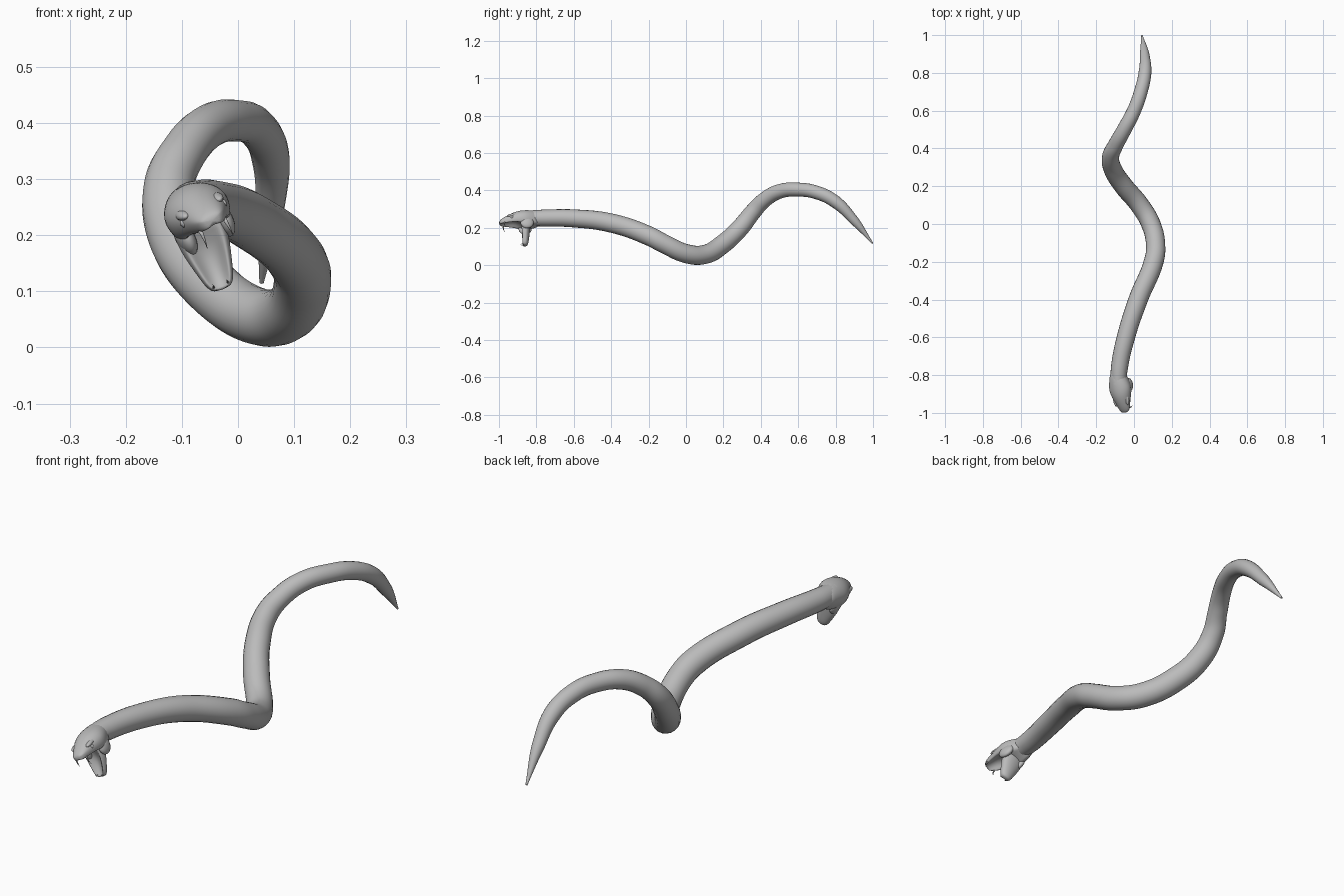
import bpy, bmesh, math
from mathutils import Vector, Matrix

if "Cube" in bpy.data.objects:
    bpy.data.objects.remove(bpy.data.objects["Cube"])

skin = bpy.data.materials.new("grey skin")
skin.use_nodes = True
skin.diffuse_color = (0.5, 0.5, 0.5, 1)
skin.node_tree.nodes["Principled BSDF"].inputs["Base Color"].default_value = (0.5, 0.5, 0.5, 1)


def frame(origin, forward, side):
    """Columns: side, forward, up."""
    f = Vector(forward).normalized()
    s = Vector(side)
    s = (s - f * s.dot(f)).normalized()
    u = f.cross(s)
    m = Matrix((s, f, u)).transposed().to_4x4()
    m.translation = Vector(origin)
    return m


def finish(name, bm, matrix, subdivide=0):
    bm.transform(matrix)
    bmesh.ops.recalc_face_normals(bm, faces=bm.faces)
    for f in bm.faces:
        f.smooth = True
    mesh = bpy.data.meshes.new(name)
    bm.to_mesh(mesh)
    bm.free()
    mesh.materials.append(skin)
    obj = bpy.data.objects.new(name, mesh)
    bpy.context.collection.objects.link(obj)
    if subdivide:
        mod = obj.modifiers.new("smooth", 'SUBSURF')
        mod.levels = mod.render_levels = subdivide
    return obj


def skin_loops(bm, loops):
    """Join rings of vertices into a closed tube."""
    n = len(loops[0])
    for a, b in zip(loops, loops[1:]):
        for i in range(n):
            j = (i + 1) % n
            bm.faces.new((a[i], a[j], b[j], b[i]))
    bm.faces.new(loops[0])
    bm.faces.new(loops[-1])


def loft(name, rings, matrix, sides=28):
    """Rings: distance, half width, height above, depth below, hollow of the underside."""
    bm = bmesh.new()
    loops = []
    for d, w, top, low, hollow in rings:
        loop = []
        for i in range(sides):
            a = 2 * math.pi * i / sides
            c, s = math.cos(a), math.sin(a)
            if s >= 0:
                z = top * s
            else:
                z = -low * min(1, -s * 1.4) + hollow * max(0, (-s - 0.6) / 0.4)
            loop.append(bm.verts.new((w * c, d, z)))
        loops.append(loop)
    skin_loops(bm, loops)
    return finish(name, bm, matrix, 1)


def ball(name, at, size, matrix):
    bm = bmesh.new()
    bmesh.ops.create_uvsphere(bm, u_segments=20, v_segments=12, radius=1)
    return finish(name, bm, matrix @ Matrix.Translation(at) @ Matrix.Diagonal((*size, 1)))


def fang(name, base, tip, radius, matrix):
    """Tapered tooth bowed slightly forward."""
    bm = bmesh.new()
    base, tip = Vector(base), Vector(tip)
    steps, sides, loops = 5, 10, []
    for k in range(steps + 1):
        t = k / steps
        mid = base.lerp(tip, t) + Vector((0, 0.005 * math.sin(math.pi * t), 0))
        r = radius * (1 - 0.93 * t)
        loops.append([bm.verts.new(mid + Vector((r * math.cos(q), r * math.sin(q), 0)))
                      for q in (2 * math.pi * i / sides for i in range(sides))])
    skin_loops(bm, loops)
    return finish(name, bm, matrix)


# Winding body: x, y, z, radius
path = [(-.083, -.85, .25, .041), (-.077, -.76, .252, .045), (-.043, -.6, .25, .048),
        (.022, -.4, .225, .051), (.104, -.2, .157, .052), (.115, -.12, .116, .051),
        (.089, 0, .062, .051), (.03, .1, .057, .051), (-.054, .2, .115, .051),
        (-.112, .29, .2, .049), (-.123, .36, .287, .045), (-.096, .42, .349, .041),
        (-.052, .5, .394, .039), (.0, .6, .404, .037), (.036, .7, .388, .036),
        (.058, .8, .338, .034), (.056, .9, .238, .025), (.042, .998, .116, .004)]
curve = bpy.data.curves.new("body", 'CURVE')
curve.dimensions = '3D'
curve.bevel_depth = 1
curve.bevel_resolution = 8
curve.resolution_u = 10
curve.use_fill_caps = True
spline = curve.splines.new('BEZIER')
spline.bezier_points.add(len(path) - 1)
for p, (x, y, z, r) in zip(spline.bezier_points, path):
    p.co = (x, y, z)
    p.radius = r
    p.handle_left_type = p.handle_right_type = 'AUTO'
curve.materials.append(skin)
body = bpy.data.objects.new("body", curve)
bpy.context.collection.objects.link(body)

# Rolled head with hollow palate
head = frame((-.078, -.85, .245), (.2, -.97, -.1), (.9, 0, .43))
loft("skull", [(-.08, .03, .03, .03, 0), (-.05, .042, .041, .042, 0),
               (-.02, .052, .046, .046, 0), (.01, .06, .048, .046, .003),
               (.035, .06, .048, .042, .014), (.062, .053, .045, .034, .026),
               (.09, .043, .036, .028, .024), (.12, .034, .024, .024, .017),
               (.143, .025, .012, .02, .008), (.153, .014, .004, .015, 0)], head)

# Dropped lower jaw with hollow floor
jaw = frame((-.07, -.855, .215), (.35, -.05, -.92), (-.9, 0, -.37))
loft("lower_jaw", [(-.03, .038, .022, .03, 0), (0, .048, .024, .034, .01),
                   (.03, .046, .023, .03, .028), (.06, .039, .021, .024, .028),
                   (.09, .031, .019, .021, .023), (.11, .025, .016, .018, .014),
                   (.12, .015, .01, .011, 0)], jaw)

# Paired head details
for side, sign in (("left", 1), ("right", -1)):
    ball(side + "_cheek", (sign * .038, .012, -.036), (.017, .036, .034), head)
    ball(side + "_brow", (sign * .034, .078, .016), (.012, .034, .009), head)
    ball(side + "_eye", (sign * .041, .088, .003), (.005, .008, .007), head)
    fang(side + "_upper_fang", (sign * .024, .128, -.014), (sign * .026, .126, -.05), .004, head)
    fang(side + "_lower_fang", (sign * .014, .108, -.006), (sign * .013, .106, -.024), .003, jaw)
